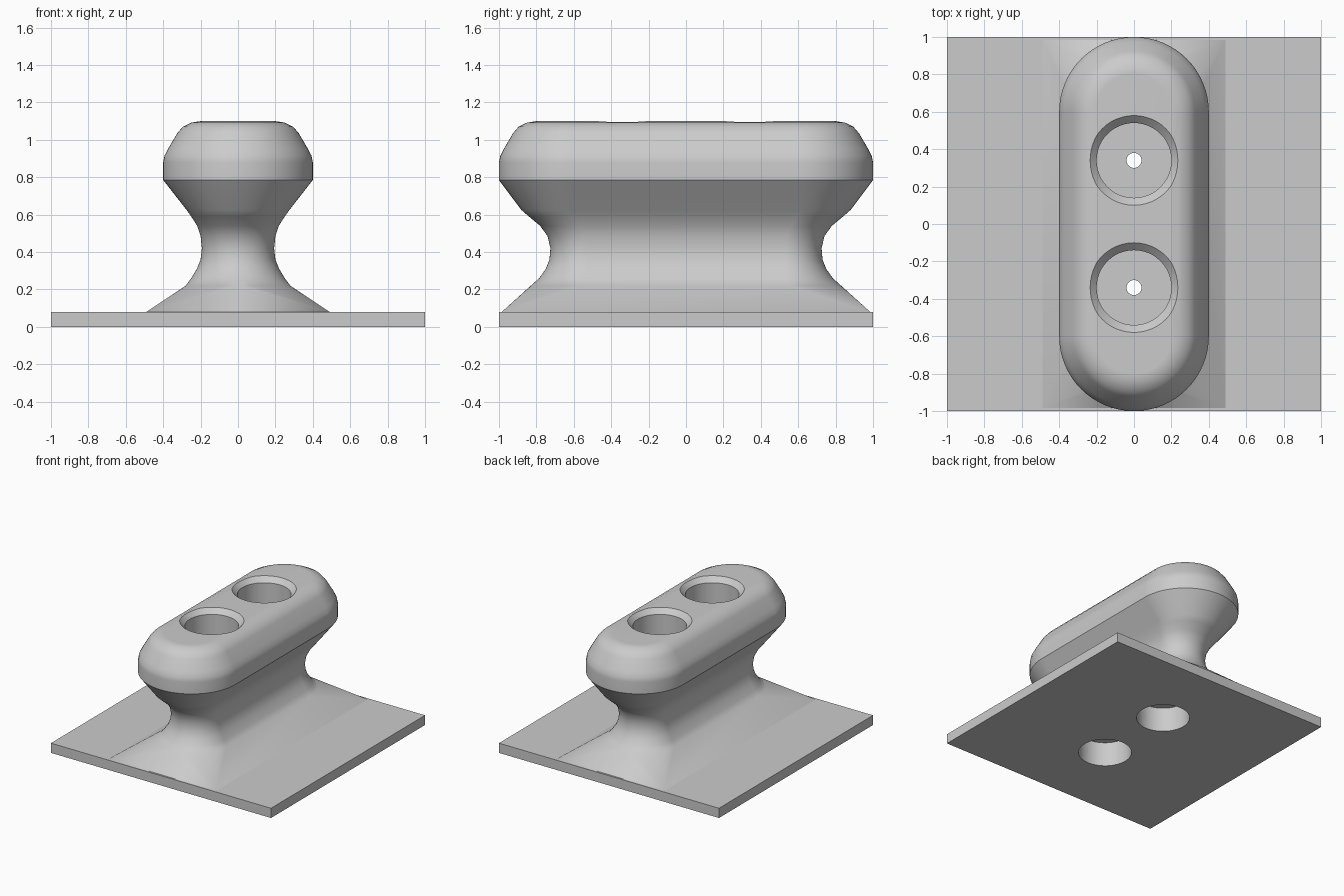
import bpy, bmesh
from math import sin, cos, pi

if "Cube" in bpy.data.objects:
    bpy.data.objects.remove(bpy.data.objects["Cube"])

GREY = (0.6, 0.6, 0.6, 1)
grey = bpy.data.materials.new("light_grey")
grey.use_nodes = True
grey.diffuse_color = GREY
grey.node_tree.nodes["Principled BSDF"].inputs["Base Color"].default_value = GREY

ARC = 32          # segments per rounded end
HOLE_Y = 0.34     # distance of each hole from the centre


def make_object(name, bm):
    bmesh.ops.recalc_face_normals(bm, faces=bm.faces)
    mesh = bpy.data.meshes.new(name)
    bm.to_mesh(mesh)
    bm.free()
    obj = bpy.data.objects.new(name, mesh)
    bpy.context.collection.objects.link(obj)
    mesh.materials.append(grey)
    return obj


def loft(name, rings):
    """Skin a stack of closed rings and cap both ends."""
    bm = bmesh.new()
    loops = [[bm.verts.new(p) for p in ring] for ring in rings]
    for low, high in zip(loops, loops[1:]):
        n = len(low)
        for i in range(n):
            j = (i + 1) % n
            bm.faces.new((low[i], low[j], high[j], high[i]))
    bm.faces.new(loops[0])
    bm.faces.new(loops[-1])
    bmesh.ops.remove_doubles(bm, verts=bm.verts, dist=0.0001)
    return make_object(name, bm)


def stadium(r, half_len, z):
    """Straight-sided ring with a round end toward each of +y and -y."""
    c = half_len - r
    return [(r * cos(k * pi / ARC + t), s * c + r * sin(k * pi / ARC + t), z)
            for s, t in ((1, 0), (-1, pi)) for k in range(ARC + 1)]


def rectangle(hx, hy, z):
    """Rectangle with the same point order as the stadium."""
    ring = []
    for s in (1, -1):
        for k in range(ARC + 1):
            side = (k < ARC / 2) - (k > ARC / 2)
            ring.append((s * side * hx, s * hy, z))
    return ring


def apply_cut(obj, cutter):
    mod = obj.modifiers.new("holes", 'BOOLEAN')
    mod.operation = 'DIFFERENCE'
    mod.solver = 'EXACT'
    mod.object = cutter
    bpy.context.view_layer.objects.active = obj
    bpy.ops.object.modifier_apply(modifier=mod.name)


# Rail body: flared foot, waisted neck and rounded head (half width, half length, z)
profile = [
    (0.28, 0.83, 0.22), (0.25, 0.785, 0.26), (0.22, 0.75, 0.31),
    (0.2, 0.73, 0.36), (0.193, 0.725, 0.42), (0.2, 0.74, 0.485),
    (0.218, 0.78, 0.54), (0.25, 0.84, 0.59), (0.275, 0.88, 0.625),
    (0.4, 1, 0.785), (0.4, 1, 0.88), (0.393, 0.993, 0.915),
    (0.375, 0.975, 0.95), (0.325, 0.925, 1.035), (0.295, 0.895, 1.07),
    (0.25, 0.85, 1.092), (0.2, 0.8, 1.1),
]
body = loft("rail_body", [rectangle(0.49, 0.985, 0.08)] + [stadium(*p) for p in profile])

# Square base plate
bm = bmesh.new()
bmesh.ops.create_cube(bm, size=1)
bmesh.ops.scale(bm, vec=(2, 2, 0.08), verts=bm.verts)
bmesh.ops.translate(bm, vec=(0, 0, 0.04), verts=bm.verts)
plate = make_object("base_plate", bm)

# Stepped bores: lower pocket, narrow through hole, upper pocket with bevelled rim
bore = [(0.2, -0.1), (0.2, 0.2), (0.04, 0.2), (0.04, 0.7),
        (0.2, 0.7), (0.2, 1.06), (0.24, 1.1), (0.24, 1.2)]
for y in (-HOLE_Y, HOLE_Y):
    rings = [[(r * cos(2 * pi * k / 48), y + r * sin(2 * pi * k / 48), z)
              for k in range(48)] for r, z in bore]
    cutter = loft("bore_cutter", rings)
    for part in (body, plate):
        apply_cut(part, cutter)
    bpy.data.objects.remove(cutter)

# Smooth shading with crisp edges
bpy.ops.object.select_all(action='DESELECT')
for part in (body, plate):
    part.select_set(True)
bpy.context.view_layer.objects.active = body
bpy.ops.object.shade_smooth_by_angle(angle=0.52)
for part in (body, plate):
    part.modifiers.new("even_normals", 'WEIGHTED_NORMAL').keep_sharp = True
